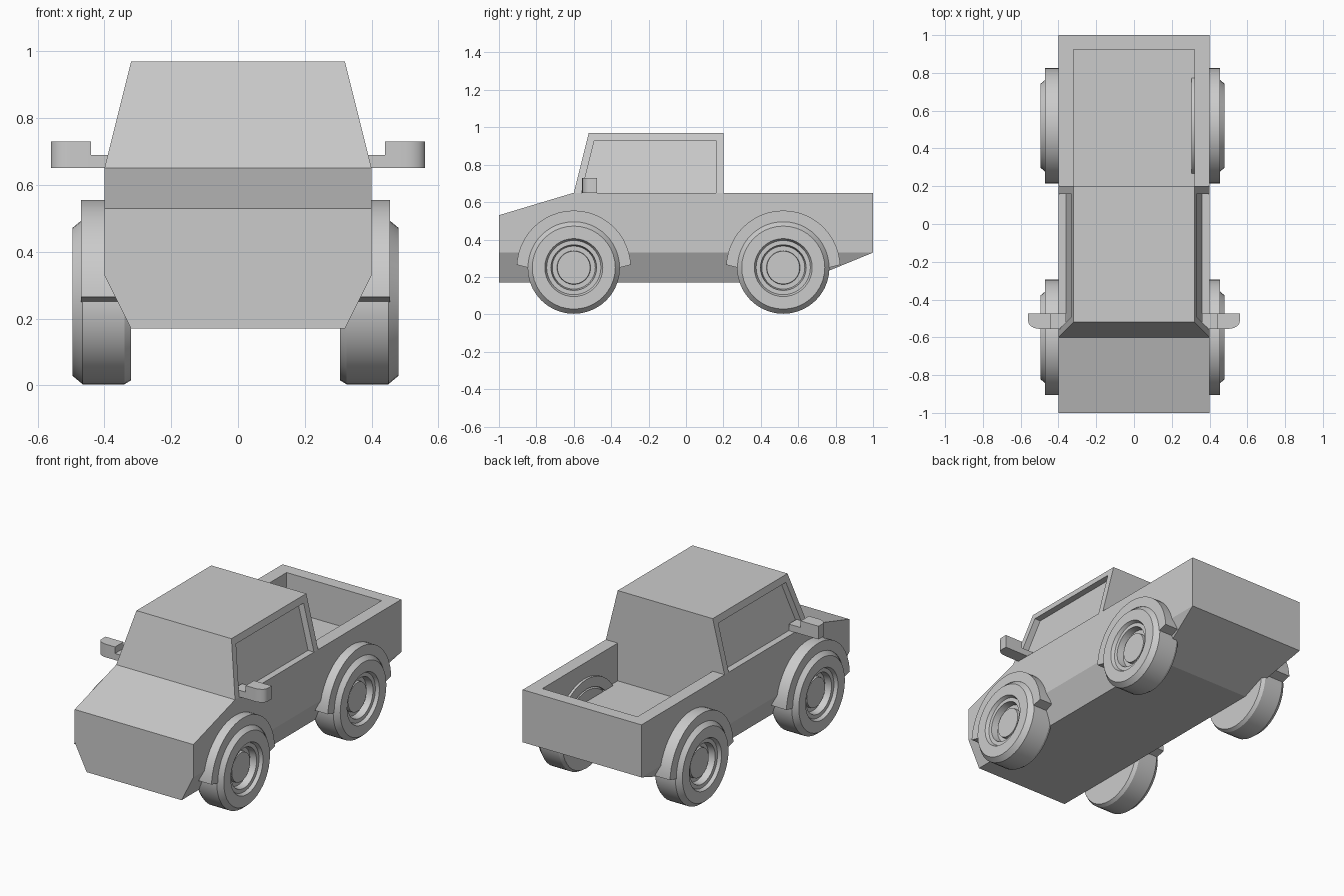
import bpy
import bmesh
from math import cos, sin, pi, radians

if "Cube" in bpy.data.objects:
    bpy.data.objects.remove(bpy.data.objects["Cube"], do_unlink=True)

GREY = (0.6, 0.6, 0.6, 1)
grey = bpy.data.materials.new("plain grey")
grey.use_nodes = True
grey.diffuse_color = GREY
grey.node_tree.nodes["Principled BSDF"].inputs["Base Color"].default_value = GREY


def finish(name, bm, smooth=False):
    """Turn a bmesh into a named grey object."""
    bmesh.ops.recalc_face_normals(bm, faces=bm.faces)
    mesh = bpy.data.meshes.new(name)
    bm.to_mesh(mesh)
    bm.free()
    mesh.materials.append(grey)
    if smooth:
        mesh.shade_smooth()
        mesh.set_sharp_from_angle(angle=radians(30))
    obj = bpy.data.objects.new(name, mesh)
    bpy.context.collection.objects.link(obj)
    return obj


def hull(name, points):
    """Convex solid with merged flat faces."""
    bm = bmesh.new()
    for p in points:
        bm.verts.new(p)
    bmesh.ops.convex_hull(bm, input=bm.verts)
    bmesh.ops.dissolve_limit(bm, angle_limit=0.01, verts=bm.verts, edges=bm.edges)
    return finish(name, bm)


def both_sides(points):
    return [(s * x, y, z) for x, y, z in points for s in (-1, 1)]


def cut(target, cutter):
    """Subtract the cutter, then discard it."""
    mod = target.modifiers.new("cut", 'BOOLEAN')
    mod.operation = 'DIFFERENCE'
    mod.solver = 'EXACT'
    mod.object = cutter
    bpy.context.view_layer.objects.active = target
    bpy.ops.object.modifier_apply(modifier=mod.name)
    bpy.data.objects.remove(cutter, do_unlink=True)


def prism(bm, outline, z0, z1):
    """Extrude an xy outline from z0 up to z1."""
    face = bm.faces.new([bm.verts.new((x, y, z0)) for x, y in outline])
    out = bmesh.ops.extrude_face_region(bm, geom=[face])
    for v in out["geom"]:
        if isinstance(v, bmesh.types.BMVert):
            v.co.z = z1


# Body with hood, tapered underside and open cargo bed
body = hull("body", both_sides([
    (0.40, -1, 0.53), (0.40, -0.6, 0.65), (0.40, 1, 0.65),
    (0.40, -1, 0.33), (0.40, 1, 0.33),
    (0.32, -1, 0.17), (0.32, 0.61, 0.17)]))
cut(body, hull("bed_cutter", both_sides(
    [(0.32, y, z) for y in (0.2, 0.925) for z in (0.42, 0.8)])))

# Cab with recessed side windows
cab = hull("cab", both_sides([
    (0.40, -0.6, 0.65), (0.40, 0.2, 0.65),
    (0.32, -0.52, 0.97), (0.32, 0.2, 0.97)]))
for side in (-1, 1):
    cut(cab, hull("window_cutter", [
        (side * x, y, z)
        for z, front, inner in ((0.61, -0.57, 0.37), (0.93, -0.49, 0.29))
        for y in (front, 0.16) for x in (inner, 0.6)]))

# Wheel profile: distance from the centre line, radius
WHEEL = [(0.32, 0), (0.32, 0.235), (0.34, 0.247), (0.465, 0.247),
         (0.495, 0.222), (0.495, 0.155), (0.475, 0.145), (0.475, 0.122),
         (0.435, 0.115), (0.435, 0.09), (0.455, 0.088), (0.455, 0)]


def wheel(name, side, shift, y):
    bm = bmesh.new()
    verts = [bm.verts.new((side * x + shift, y, 0.25 + r)) for x, r in WHEEL]
    edges = [bm.edges.new(pair) for pair in zip(verts, verts[1:])]
    bmesh.ops.spin(bm, geom=verts + edges, cent=(0, y, 0.25), axis=(1, 0, 0),
                   angle=2 * pi, steps=40, use_merge=True)
    bmesh.ops.remove_doubles(bm, verts=bm.verts, dist=0.0005)
    finish(name, bm, True)


def fender(name, side, shift, y):
    """Half-ring arch over a wheel, its ends sloping down inwards."""
    steps = 24
    bm = bmesh.new()
    rings = []
    for i in range(steps + 1):
        a = pi * i / steps
        lift = 0.015 if i in (0, steps) else 0
        rings.append([bm.verts.new((side * x + shift, y + r * cos(a), 0.25 + r * sin(a) + dz))
                      for x, r, dz in ((0.32, 0.245, 0), (0.32, 0.305, lift),
                                       (0.47, 0.305, lift), (0.47, 0.245, 0))])
    for a, b in zip(rings, rings[1:]):
        for k in range(4):
            n = (k + 1) % 4
            bm.faces.new((a[k], a[n], b[n], b[k]))
    bm.faces.new(rings[0])
    bm.faces.new(rings[-1])
    finish(name, bm, True)


def side_mirror(name, side):
    """Rounded housing on a low stem."""
    bm = bmesh.new()
    rounded = [(0.50 + 0.06 * sin(a), -0.515 - 0.04 * cos(a))
               for a in (pi / 2 * i / 6 for i in range(7))]
    housing = [(0.44, -0.475), (0.44, -0.555)] + rounded + [(0.56, -0.475)]
    stem = [(0.36, -0.475), (0.36, -0.555), (0.44, -0.555), (0.44, -0.475)]
    prism(bm, [(side * x, y) for x, y in housing], 0.65, 0.73)
    prism(bm, [(side * x, y) for x, y in stem], 0.65, 0.69)
    finish(name, bm, True)


# Running gear and mirrors; the left wheels sit slightly further in
for label, side, shift in (("right", -1, 0), ("left", 1, -0.015)):
    for end, y in (("front", -0.6), ("rear", 0.52)):
        wheel(f"{end}_{label}_wheel", side, shift, y)
        fender(f"{end}_{label}_fender", side, shift, y)
    side_mirror(f"{label}_mirror", side)
